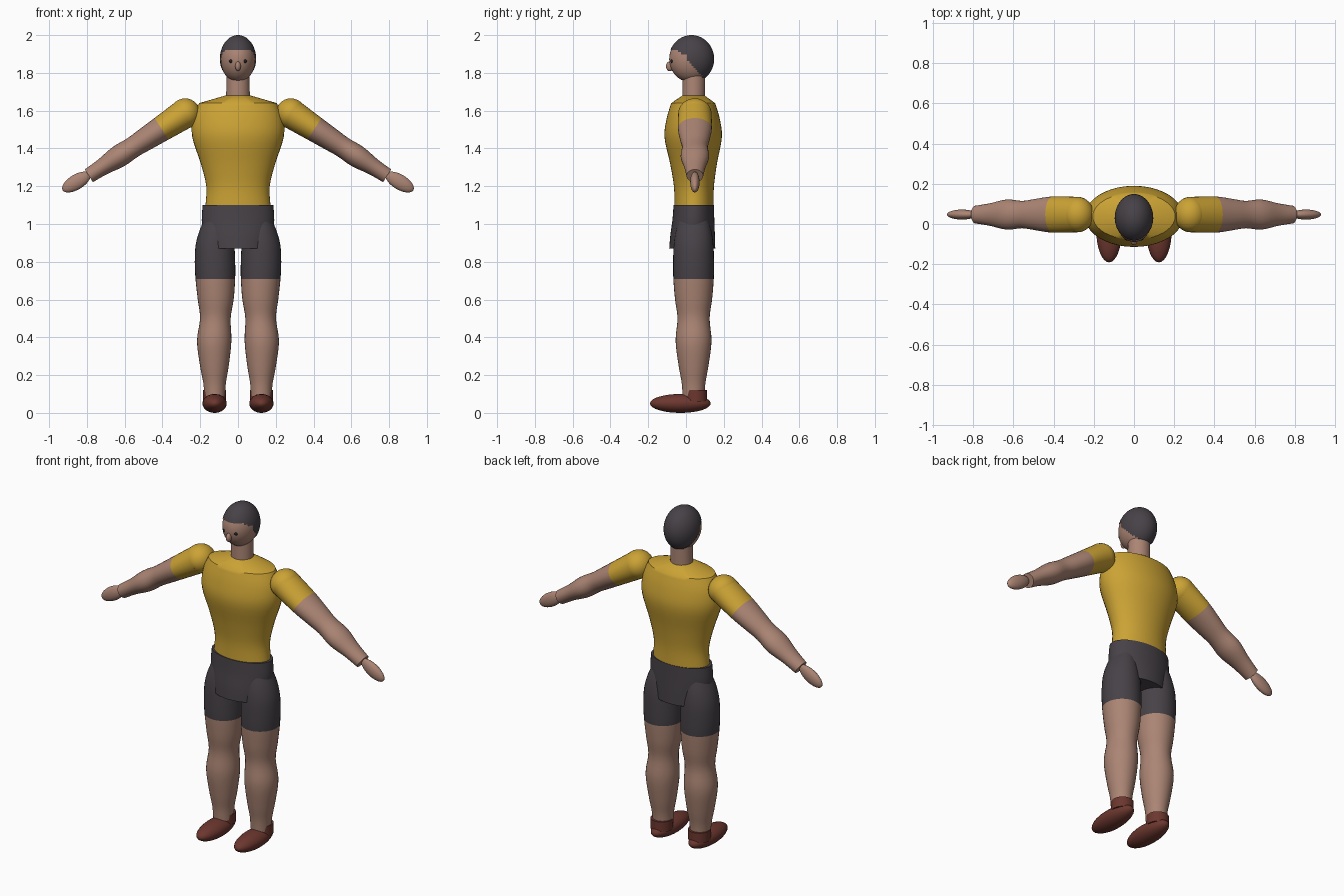
import bpy, bmesh
from math import sin, cos, pi, radians
from mathutils import Matrix, Vector

cube = bpy.data.objects.get("Cube")
if cube:
    bpy.data.objects.remove(cube, do_unlink=True)


def material(name, r, g, b):
    m = bpy.data.materials.new(name)
    m.use_nodes = True
    m.diffuse_color = (r, g, b, 1)
    bsdf = m.node_tree.nodes["Principled BSDF"]
    bsdf.inputs["Base Color"].default_value = (r, g, b, 1)
    bsdf.inputs["Roughness"].default_value = 0.8
    return m


SKIN = material("skin", 0.41, 0.235, 0.175)
SHIRT = material("yellow shirt", 0.6, 0.365, 0.035)
DARK = material("charcoal", 0.063, 0.054, 0.063)
SHOE = material("rust leather", 0.15, 0.038, 0.028)
EYE = material("eye black", 0.015, 0.015, 0.02)


def finish(name, bm, mats, rule=None, matrix=None):
    """Turn a bmesh into a smooth object; rule picks a material per face."""
    bmesh.ops.recalc_face_normals(bm, faces=bm.faces)
    for f in bm.faces:
        f.smooth = True
        if rule:
            f.material_index = rule(f.calc_center_median())
    if matrix:
        bm.transform(matrix)
    mesh = bpy.data.meshes.new(name)
    bm.to_mesh(mesh)
    bm.free()
    for m in mats:
        mesh.materials.append(m)
    mesh.set_sharp_from_angle(angle=radians(40))
    obj = bpy.data.objects.new(name, mesh)
    bpy.context.collection.objects.link(obj)
    return obj


def refine(stations, steps=4):
    """Smooth interpolation through the given cross-sections."""
    pts = [Vector(s) for s in stations]
    out = []
    for i in range(len(pts) - 1):
        a, b = pts[i], pts[i + 1]
        p, n = pts[max(i - 1, 0)], pts[min(i + 2, len(pts) - 1)]
        for k in range(steps):
            t = k / steps
            out.append(0.5 * (2 * a + (b - p) * t + (2 * p - 5 * a + 4 * b - n) * t ** 2
                              + (3 * a - p - 3 * b + n) * t ** 3))
    return out + [pts[-1]]


def loft(name, sections, mats, rule=None, matrix=None, sides=32):
    """Skin ellipses given as (x, y, z, rx, ry), with flat ends."""
    bm = bmesh.new()
    rings = [[bm.verts.new((x + rx * cos(2 * pi * i / sides), y + ry * sin(2 * pi * i / sides), z))
              for i in range(sides)] for x, y, z, rx, ry in sections]
    for lo, hi in zip(rings, rings[1:]):
        for i in range(sides):
            j = (i + 1) % sides
            bm.faces.new((lo[i], lo[j], hi[j], hi[i]))
    bm.faces.new(rings[0][::-1])
    bm.faces.new(rings[-1])
    return finish(name, bm, mats, rule, matrix)


def ellipsoid(name, centre, radii, mat, turn=0, keep=None, detail=32):
    bm = bmesh.new()
    bmesh.ops.create_uvsphere(bm, u_segments=detail, v_segments=detail // 2, radius=1)
    bm.transform(Matrix.Translation(centre) @ Matrix.Rotation(turn, 4, 'Y')
                 @ Matrix.Diagonal((*radii, 1)))
    if keep:
        drop = [f for f in bm.faces if not keep(f.calc_center_median())]
        bmesh.ops.delete(bm, geom=drop, context='FACES')
    return finish(name, bm, [mat])


# Torso, with a sloped shoulder yoke
torso = refine([(0, 0.042, 1.10, 0.172, 0.104), (0, 0.042, 1.20, 0.168, 0.106),
                (0, 0.040, 1.32, 0.197, 0.124), (0, 0.038, 1.46, 0.242, 0.152),
                (0, 0.038, 1.56, 0.238, 0.140), (0, 0.038, 1.64, 0.205, 0.116)])
loft("shirt_torso", torso + [(0, 0.04, 1.685, 0.05, 0.052)], [SHIRT], sides=40)

# Shorts seat
loft("shorts_seat", refine([(0, 0.041, 1.10, 0.187, 0.107), (0, 0.039, 1.02, 0.192, 0.111),
                            (0, 0.035, 0.94, 0.183, 0.118), (0, 0.033, 0.87, 0.171, 0.122)]),
     [DARK], sides=40)

# Neck and head
loft("neck", [(0, 0.04, 1.62, 0.064, 0.06), (0, 0.042, 1.80, 0.06, 0.06)], [SKIN])
HEAD = Vector((0, 0.028, 1.873))
ellipsoid("head", HEAD, (0.092, 0.117, 0.123), SKIN, detail=40)
ellipsoid("nose", (0, -0.086, 1.835), (0.015, 0.02, 0.026), SKIN, detail=16)


def in_hair(p):
    # Hairline steps down from the forehead, past the temples, to the nape
    if p.y < 0.005:
        return p.z > 1.925 - max(0, abs(p.x) - 0.06) * 0.9
    return p.z > 1.865 - (p.y - 0.005) * 1.05


ellipsoid("hair", HEAD + Vector((0, 0.001, 0.001)), (0.096, 0.12, 0.126), DARK,
          keep=in_hair, detail=64)

# Arm axis runs down and outward from the shoulder
ARM_TURN = radians(122.9)
SHOULDER = Vector((0.28, 0.047, 1.585))
SLEEVE = 0.149

for side, s in (("left", 1), ("right", -1)):
    ellipsoid(side + "_eye", (s * 0.036, -0.073, 1.862), (0.011, 0.009, 0.011), EYE, detail=16)

    # Arm with sleeve, rounded shoulder and hand
    shoulder = Vector((s * SHOULDER.x, SHOULDER.y, SHOULDER.z))
    place = Matrix.Translation(shoulder) @ Matrix.Rotation(s * ARM_TURN, 4, 'Y')
    arm = refine([(0, 0, 0, 0.079, 0.088), (0, 0, SLEEVE, 0.068, 0.09),
                  (0, 0, 0.25, 0.061, 0.078), (0, 0, 0.33, 0.056, 0.068),
                  (0, 0, 0.42, 0.059, 0.075), (0, 0, 0.52, 0.045, 0.056),
                  (0, 0, 0.607, 0.04, 0.044)])
    loft(side + "_arm", arm, [SHIRT, SKIN], lambda p: int(p.z > SLEEVE), place)
    ellipsoid(side + "_shoulder", shoulder, (0.08, 0.088, 0.08), SHIRT)
    ellipsoid(side + "_hand", (s * 0.856, 0.047, 1.222), (0.04, 0.025, 0.084), SKIN,
              turn=s * radians(121))

    # Leg with shorts above the knee
    leg = refine([(s * x, 0.04, z, rx, ry) for x, z, rx, ry in (
        (0.115, 1.05, 0.05, 0.07), (0.119, 0.97, 0.083, 0.093), (0.122, 0.89, 0.102, 0.105),
        (0.122, 0.80, 0.107, 0.108), (0.12, 0.71, 0.105, 0.107), (0.118, 0.60, 0.095, 0.098),
        (0.12, 0.50, 0.081, 0.085), (0.126, 0.38, 0.091, 0.095), (0.125, 0.25, 0.076, 0.079),
        (0.124, 0.16, 0.06, 0.063), (0.123, 0.09, 0.055, 0.058))])
    loft(side + "_leg", leg, [DARK, SKIN], lambda p: int(p.z < 0.71))

    # Shoe with ankle collar
    loft(side + "_shoe_collar", [(s * 0.124, 0.05, 0.06, 0.061, 0.062),
                                 (s * 0.124, 0.05, 0.12, 0.061, 0.062)], [SHOE])
    ellipsoid(side + "_shoe", (s * 0.124, -0.03, 0.05), (0.064, 0.161, 0.05), SHOE)
